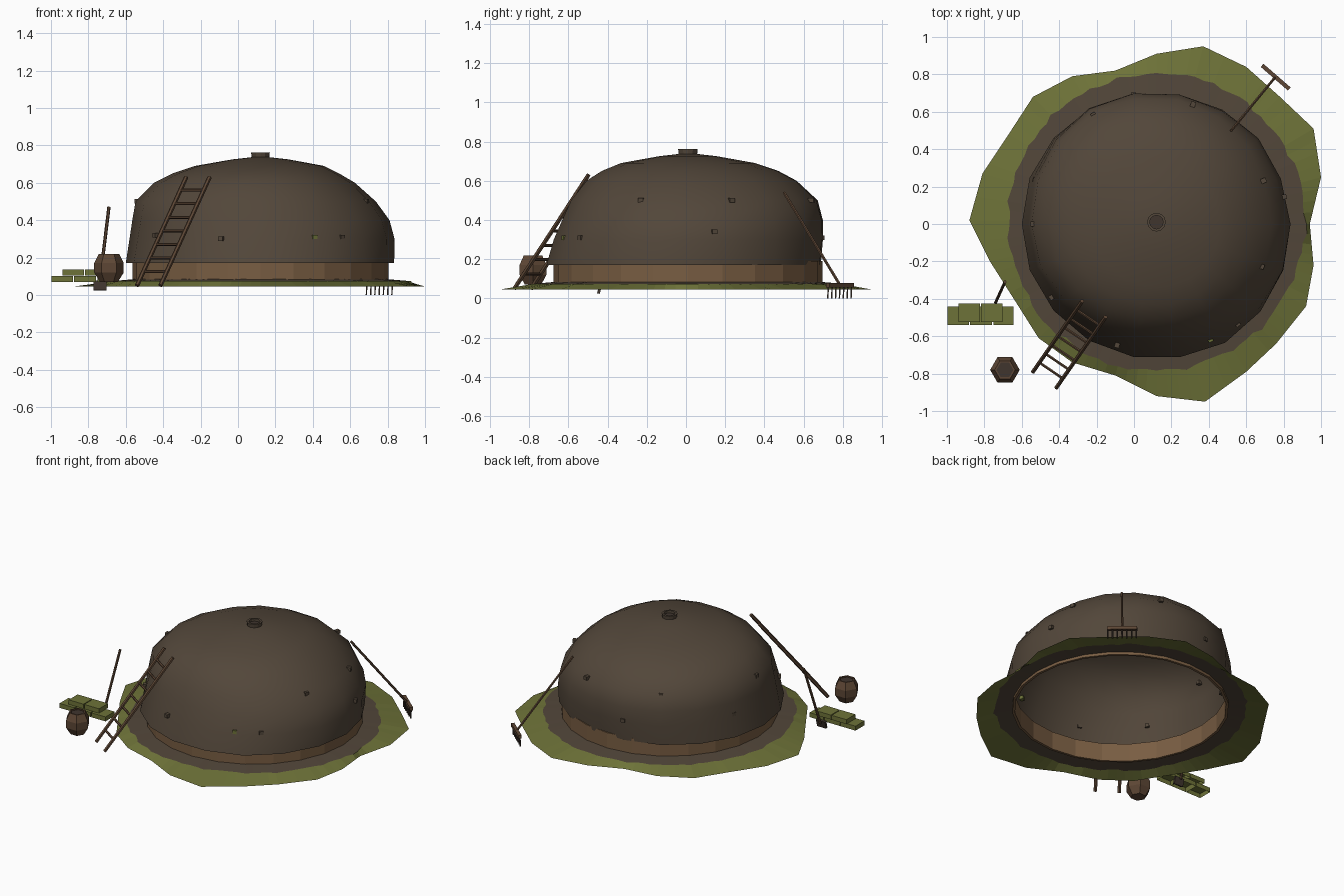
import bpy, bmesh, math, random
from mathutils import Vector

random.seed(4)
cube = bpy.data.objects.get("Cube")
if cube:
    bpy.data.objects.remove(cube)


def material(name, rgb):
    m = bpy.data.materials.new(name)
    m.use_nodes = True
    m.diffuse_color = (*rgb, 1)
    m.node_tree.nodes["Principled BSDF"].inputs["Base Color"].default_value = (*rgb, 1)
    return m


EARTH = material("dark earth", (0.085, 0.062, 0.042))
GRASS = material("grass green", (0.155, 0.17, 0.04))
WOOD = material("warm wood", (0.19, 0.11, 0.055))
POLE = material("pole wood", (0.11, 0.062, 0.035))
DARK = material("dark wood", (0.05, 0.035, 0.027))

CX, CY = 0.12, 0.01


def finish(name, bm, *mats, smooth=None):
    bmesh.ops.recalc_face_normals(bm, faces=bm.faces)
    mesh = bpy.data.meshes.new(name)
    bm.to_mesh(mesh)
    bm.free()
    for m in mats:
        mesh.materials.append(m)
    ob = bpy.data.objects.new(name, mesh)
    bpy.context.scene.collection.objects.link(ob)
    if smooth:
        bpy.ops.object.select_all(action='DESELECT')
        ob.select_set(True)
        bpy.context.view_layer.objects.active = ob
        bpy.ops.object.shade_smooth_by_angle(angle=math.radians(smooth))
    return ob


def ring(bm, pts):
    return [bm.verts.new(p) for p in pts]


def bridge(bm, a, b, mat=0):
    for i in range(len(a)):
        j = (i + 1) % len(a)
        bm.faces.new((a[i], a[j], b[j], b[i])).material_index = mat


def circle(r, z, n, cx=CX, cy=CY):
    return [(cx + r * math.cos(math.tau * i / n), cy + r * math.sin(math.tau * i / n), z)
            for i in range(n)]


def lathe(name, profile, n, cx, cy, *mats, cap=True, loop=False, smooth=None):
    bm = bmesh.new()
    rings = [ring(bm, circle(r, z, n, cx, cy)) for r, z in profile]
    for a, b in zip(rings, rings[1:]):
        bridge(bm, a, b)
    if loop:
        bridge(bm, rings[-1], rings[0])
    elif cap:
        bm.faces.new(rings[0])
        bm.faces.new(rings[-1]).material_index = len(mats) - 1
    return finish(name, bm, *mats, smooth=smooth)


def box(name, center, size, mat, rot=(0, 0, 0), open_below=False):
    bm = bmesh.new()
    bmesh.ops.create_cube(bm, size=1)
    bmesh.ops.scale(bm, vec=size, verts=bm.verts)
    if open_below:
        low = min(bm.faces, key=lambda f: f.calc_center_median().z)
        bmesh.ops.delete(bm, geom=[low], context='FACES_ONLY')
    ob = finish(name, bm, mat)
    ob.location, ob.rotation_euler = center, rot
    return ob


def rod(name, a, b, r, mat, sides=6):
    a, b = Vector(a), Vector(b)
    bm = bmesh.new()
    bmesh.ops.create_cone(bm, cap_ends=True, segments=sides, radius1=r, radius2=r,
                          depth=(b - a).length)
    ob = finish(name, bm, mat)
    ob.location = (a + b) / 2
    ob.rotation_euler = (b - a).to_track_quat('Z', 'Y').to_euler()
    return ob


# Turf dome: a profile for each side, blended around the circle
HEIGHTS = (.17, .3, .4, .5, .6, .65, .69)
EAST = (.715, .717, .69, .617, .505, .42, .34)
NORTH = (.7, .712, .712, .685, .575, .48, .36)
WEST = (.72, .7, .685, .668, .57, .47, .35)
SOUTH = (.73, .69, .645, .6, .52, .44, .34)


def dome_radius(angle, k):
    c, s = math.cos(angle), math.sin(angle)
    return (EAST if c > 0 else WEST)[k] * c * c + (NORTH if s > 0 else SOUTH)[k] * s * s


def dome_point(angle, z, grow=1):
    k = max(i for i, h in enumerate(HEIGHTS[:-1]) if h <= z)
    t = (z - HEIGHTS[k]) / (HEIGHTS[k + 1] - HEIGHTS[k])
    r = (dome_radius(angle, k) * (1 - t) + dome_radius(angle, k + 1) * t) * grow
    return Vector((CX + r * math.cos(angle), CY - .01 + r * math.sin(angle), z))


bm = bmesh.new()
SIDES = 18
wobble = [random.uniform(.985, 1.012) for _ in range(SIDES)]
wobble[0] = wobble[SIDES // 2] = 1
rings = []
for z in HEIGHTS:
    rings.append(ring(bm, [dome_point(math.tau * i / SIDES, z, wobble[i]) for i in range(SIDES)]))
rings.append(ring(bm, circle(.15, .725, SIDES)))
for a, b in zip(rings, rings[1:]):
    bridge(bm, a, b)
top = bm.verts.new((CX, CY, .742))
for i in range(SIDES):
    bm.faces.new((rings[-1][i], rings[-1][(i + 1) % SIDES], top))
finish("turf_dome", bm, EARTH, smooth=35)

# Smoke hole collar on the crown
lathe("smoke_collar", [(.045, .72), (.05, .762), (.036, .762), (.036, .745)], 12,
      CX, CY, EARTH, DARK)

# Timber wall under the dome
lathe("timber_wall", [(.685, .065), (.685, .19), (.668, .19), (.668, .065)], 24,
      CX, CY, WOOD, loop=True)

# Ground: bare earth near the wall, ragged grass outside it
OUTLINE = [(.94, 0), (1, .25), (.96, .51), (.78, .68), (.6, .84), (.37, .95), (.12, .91),
           (-.1, .82), (-.33, .79), (-.54, .68), (-.67, .48), (-.81, .27), (-.88, .02),
           (-.77, -.2), (-.63, -.42), (-.51, -.61), (-.33, -.74), (-.1, -.81), (.12, -.92),
           (.38, -.95), (.6, -.79), (.76, -.64), (.92, -.44), (.96, -.22)]
bm = bmesh.new()
inner, middle, outer = [], [], []
SPLIT = 4
for i, p in enumerate(OUTLINE):
    q = OUTLINE[(i + 1) % len(OUTLINE)]
    for s in range(SPLIT):
        t = s / SPLIT
        x, y = p[0] * (1 - t) + q[0] * t, p[1] * (1 - t) + q[1] * t
        d = Vector((x - CX, y - CY)).normalized()
        r = .795 + random.uniform(-.012, .012)
        inner.append((CX + .67 * d.x, CY + .67 * d.y, .085))
        middle.append((CX + r * d.x, CY + r * d.y, .074))
        outer.append((x, y, .045))
inner, middle, outer = (ring(bm, pts) for pts in (inner, middle, outer))
bridge(bm, inner, middle, 0)
bridge(bm, middle, outer, 1)
finish("ground", bm, EARTH, GRASS)

# Small peg blocks set into the dome: angle in degrees, height, colour
PEGS = [(252, .3, EARTH), (295, .31, GRASS), (309, .31, EARTH), (338, .5, EARTH),
        (22, .5, EARTH), (12, .34, EARTH), (73, .5, EARTH), (120, .5, EARTH),
        (180, .5, EARTH), (160, .32, EARTH), (100, .31, EARTH), (215, .32, EARTH)]
for deg, z, mat in PEGS:
    a = math.radians(deg)
    box("peg_block", dome_point(a, z, .985), (.03, .026, .024), mat, (0, 0, a))

# Ladder leaning on the front
FOOT_L, FOOT_R = Vector((-.54, -.79, .05)), Vector((-.415, -.875, .05))
RUN = Vector((.263, .378, .58))
for foot in (FOOT_L, FOOT_R):
    rod("ladder_rail", foot, foot + RUN, .012, POLE)
for i in range(7):
    step = RUN * (.13 + .125 * i)
    rod("ladder_rung", FOOT_L + step, FOOT_R + step, .008, POLE)

# Barrel
lathe("barrel", [(.048, .07), (.079, .12), (.079, .17), (.055, .218), (.045, .218), (.045, .21)],
      6, -.69, -.78, POLE, DARK)

# Stack of cut turf, open underneath
for z, y, edges in ((.085, -.49, (-1, -.88, -.755, -.64)), (.12, -.475, (-.94, -.82, -.7))):
    for a, b in zip(edges, edges[1:]):
        box("turf_brick", ((a + b) / 2, y, z), (b - a - .006, .098, .031), GRASS, open_below=True)

# Spade
rod("spade_handle", (-.74, -.42, .06), (-.69, -.31, .47), .009, POLE)
box("spade_blade", (-.737, -.44, .05), (.07, .014, .052), DARK, (math.radians(-15), 0, 0))

# Rake leaning on the back
rod("rake_handle", (.52, .5, .54), (.755, .785, .068), .008, POLE)
A, B = Vector((.685, .848, .068)), Vector((.83, .722, .068))
turn = math.atan2(B.y - A.y, B.x - A.x)
box("rake_head", (A + B) / 2, ((B - A).length, .022, .022), POLE, (0, 0, turn))
for i in range(7):
    p = A.lerp(B, .03 + .94 * i / 6)
    rod("rake_tooth", p, (p.x - .003, p.y - .003, 0), .005, DARK, 4)
